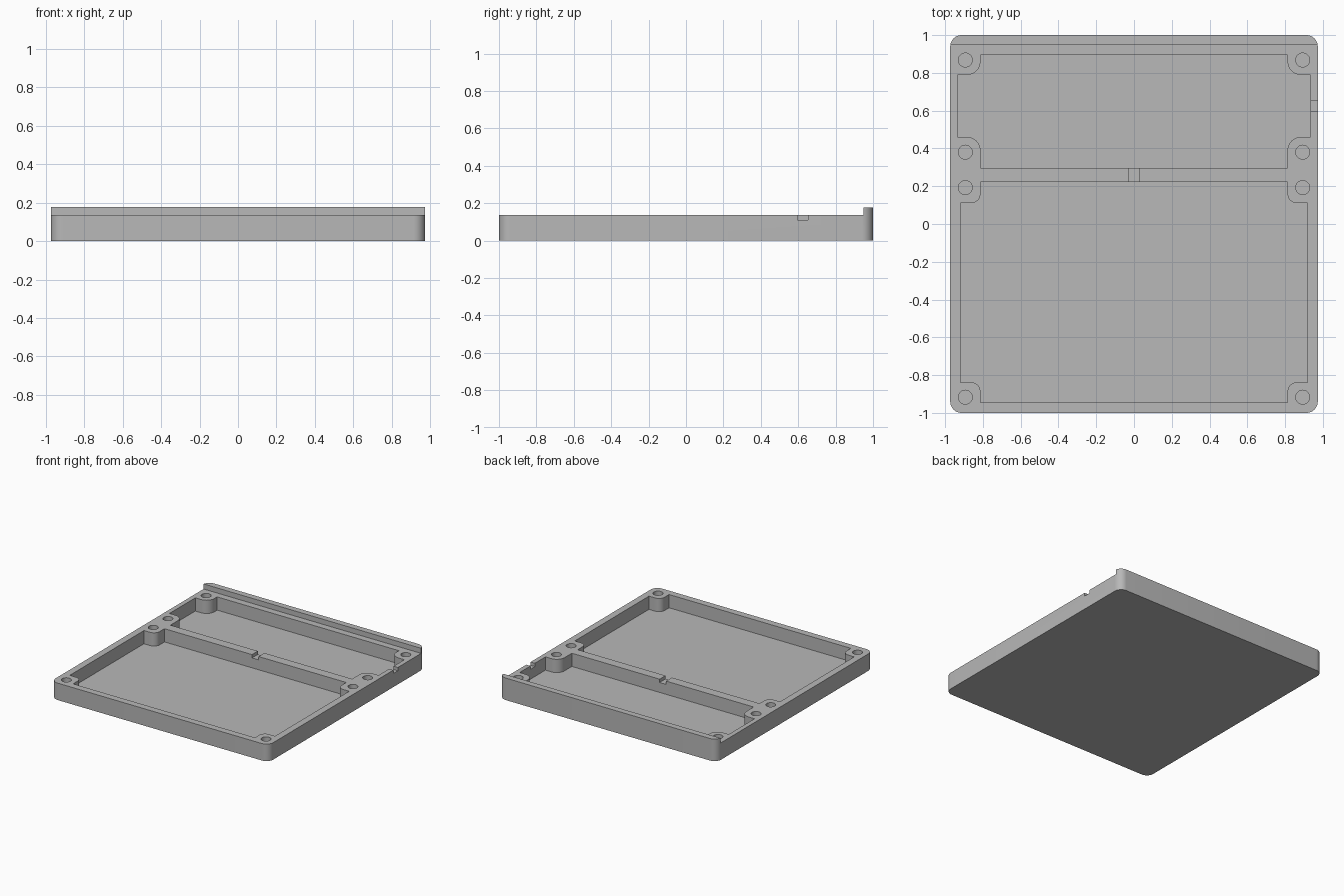
import bpy, bmesh, math

if "Cube" in bpy.data.objects:
    bpy.data.objects.remove(bpy.data.objects["Cube"])

FLOOR, RIM, LIP = 0.03, 0.137, 0.178
HX, HY = 0.973, 1.0

grey = bpy.data.materials.new("plain grey")
grey.diffuse_color = (0.48, 0.48, 0.48, 1)
grey.use_nodes = True
grey.node_tree.nodes["Principled BSDF"].inputs["Base Color"].default_value = grey.diffuse_color


def arc(cx, cy, r, a0, a1, n=10):
    return [(cx + r * math.cos(math.radians(a0 + (a1 - a0) * i / n)),
             cy + r * math.sin(math.radians(a0 + (a1 - a0) * i / n))) for i in range(n + 1)]


def prism(name, outline, z0, z1):
    bm = bmesh.new()
    face = bm.faces.new([bm.verts.new((x, y, z0)) for x, y in outline])
    top = bmesh.ops.extrude_face_region(bm, geom=[face])["geom"]
    bmesh.ops.translate(bm, vec=(0, 0, z1 - z0),
                        verts=[v for v in top if isinstance(v, bmesh.types.BMVert)])
    bmesh.ops.recalc_face_normals(bm, faces=bm.faces)
    mesh = bpy.data.meshes.new(name)
    bm.to_mesh(mesh)
    bm.free()
    mesh.materials.append(grey)
    obj = bpy.data.objects.new(name, mesh)
    bpy.context.collection.objects.link(obj)
    return obj


def box(name, x0, x1, y0, y1, z0, z1):
    return prism(name, [(x0, y0), (x1, y0), (x1, y1), (x0, y1)], z0, z1)


def pocket(name, hx, y0, y1, bx, by0, by1, r):
    """Rectangular pocket whose corners are filled by rounded screw bosses."""
    pts = [(bx, y0)] + arc(bx + r, by0 - r, r, 180, 90) + [(hx, by0), (hx, by1)]
    pts += arc(bx + r, by1 + r, r, 270, 180) + [(bx, y1)]
    pts += [(-x, y) for x, y in reversed(pts)]
    return prism(name, pts, FLOOR, 0.3)


# Tray body with rounded corners
R = 0.06
outline = []
for sx, sy, a in ((1, 1, 0), (-1, 1, 90), (-1, -1, 180), (1, -1, 270)):
    outline += arc(sx * (HX - R), sy * (HY - R), R, a, a + 90)
tray = prism("tray", outline, 0, LIP)

# Everything above the rim except the back lip, the two pockets, and the cable notches
cutters = [
    box("rim_cutter", -1.2, 1.2, -1.2, 0.95, RIM, 0.4),
    pocket("back_pocket_cutter", 0.935, 0.297, 0.895, 0.813, 0.46, 0.79, 0.07),
    pocket("front_pocket_cutter", 0.918, -0.945, 0.222, 0.813, -0.838, 0.11, 0.05),
    box("divider_notch_cutter", -0.03, 0.028, 0.2, 0.32, 0.11, 0.3),
    box("side_notch_cutter", 0.9, 1.1, 0.595, 0.652, 0.11, 0.3),
]

# Screw holes in the bosses
for y in (0.868, 0.38, 0.193, -0.917):
    for x in (-0.893, 0.893):
        cutters.append(prism("screw_hole_cutter", arc(x, y, 0.037, 0, 345, 23), FLOOR, 0.3))

bpy.context.view_layer.objects.active = tray
tray.select_set(True)
for c in cutters:
    mod = tray.modifiers.new(c.name, 'BOOLEAN')
    mod.operation = 'DIFFERENCE'
    mod.solver = 'EXACT'
    mod.object = c
    bpy.ops.object.modifier_apply(modifier=mod.name)
    bpy.data.objects.remove(c)

bpy.ops.object.shade_smooth_by_angle(angle=math.radians(30))
